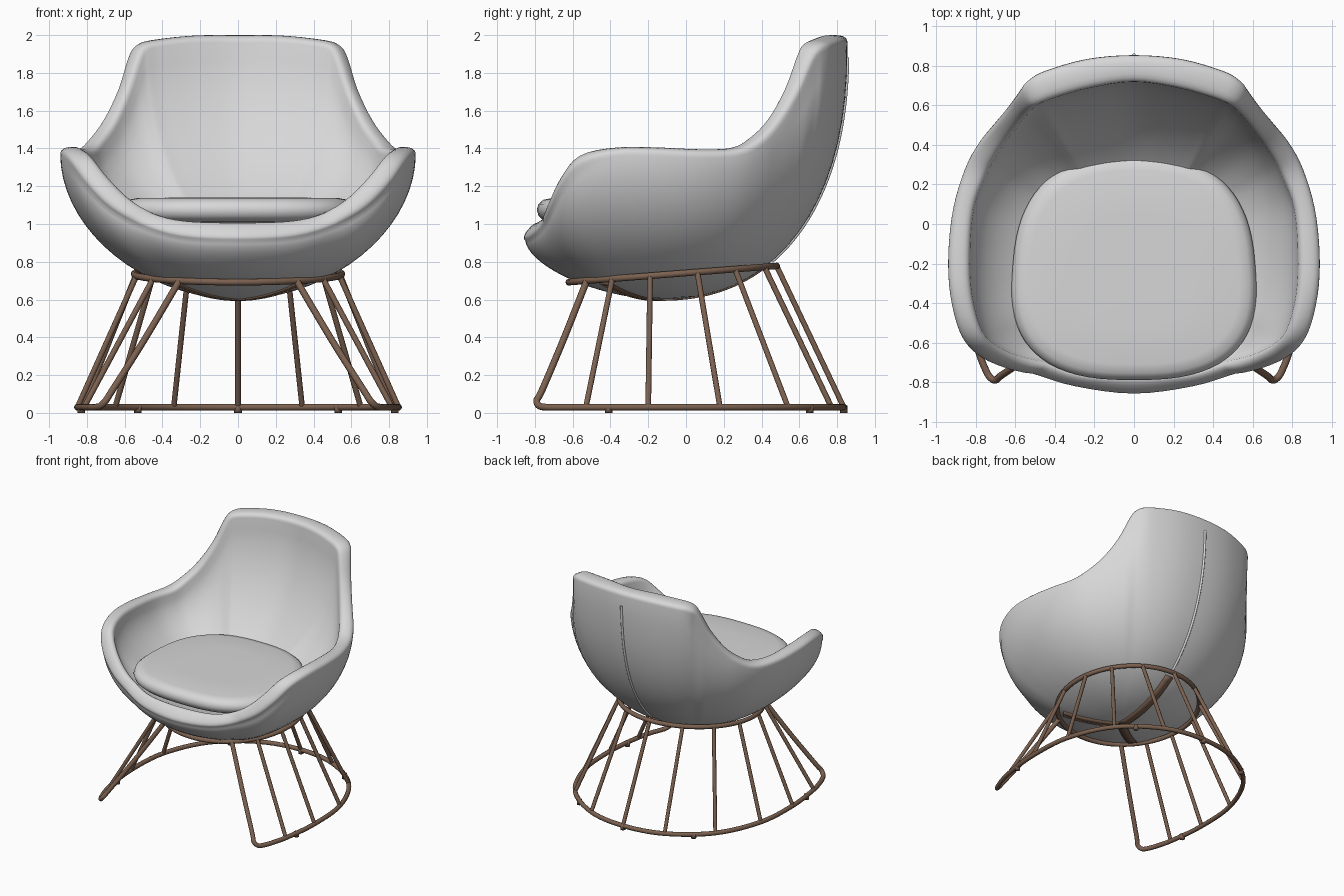
import bpy, bmesh, math
from mathutils import Vector

if "Cube" in bpy.data.objects:
    bpy.data.objects.remove(bpy.data.objects["Cube"])


def material(name, rgb):
    m = bpy.data.materials.new(name)
    m.diffuse_color = (*rgb, 1)
    m.use_nodes = True
    m.node_tree.nodes["Principled BSDF"].inputs["Base Color"].default_value = m.diffuse_color
    return m


FABRIC = material("light_grey_fabric", (0.68, 0.68, 0.68))
METAL = material("brown_metal", (0.20, 0.12, 0.08))


def finish(name, bm, mat):
    bmesh.ops.recalc_face_normals(bm, faces=bm.faces)
    for f in bm.faces:
        f.smooth = True
    me = bpy.data.meshes.new(name)
    bm.to_mesh(me)
    bm.free()
    me.materials.append(mat)
    ob = bpy.data.objects.new(name, me)
    bpy.context.collection.objects.link(ob)
    return ob


def loft(name, columns, mat):
    """Skin closed loop of columns that share their first and last point."""
    bm = bmesh.new()
    top, end = bm.verts.new(columns[0][0]), bm.verts.new(columns[0][-1])
    grid = [[bm.verts.new(p) for p in c[1:-1]] for c in columns]
    for i, a in enumerate(grid):
        b = grid[(i + 1) % len(grid)]
        bm.faces.new((top, a[0], b[0]))
        bm.faces.new((end, b[-1], a[-1]))
        for j in range(len(a) - 1):
            bm.faces.new((a[j], a[j + 1], b[j + 1], b[j]))
    return finish(name, bm, mat)


def spline(p0, p1, p2, p3, t):
    return 0.5 * (2 * p1 + (p2 - p0) * t + (2 * p0 - 5 * p1 + 4 * p2 - p3) * t * t
                  + (3 * p1 - p0 - 3 * p2 + p3) * t ** 3)


def smooth_path(pts, steps, closed=False):
    pts = [Vector(p) for p in pts]
    n, out = len(pts), []
    get = (lambda i: pts[i % n]) if closed else (lambda i: pts[max(0, min(n - 1, i))])
    for i in range(n if closed else n - 1):
        out += [spline(get(i - 1), get(i), get(i + 1), get(i + 2), s / steps) for s in range(steps)]
    return out if closed else out + [pts[-1]]


def tube(name, pts, radius, mat, closed=False):
    cu = bpy.data.curves.new(name, 'CURVE')
    cu.dimensions = '3D'
    cu.bevel_depth, cu.bevel_resolution = radius, 3
    cu.use_fill_caps = True
    sp = cu.splines.new('POLY')
    sp.points.add(len(pts) - 1)
    for p, q in zip(sp.points, pts):
        p.co = (*q, 1)
    sp.use_cyclic_u = closed
    sp.use_smooth = True
    cu.materials.append(mat)
    ob = bpy.data.objects.new(name, cu)
    bpy.context.collection.objects.link(ob)
    return ob


# Shell rim, right half from front to back: outer edge xyz, inner edge xyz
RIM = [
    (0, -.85, .91, 0, -.77, 1.0), (.3, -.81, .925, .28, -.75, 1.01),
    (.52, -.745, .99, .45, -.70, 1.05), (.68, -.70, 1.08, .58, -.67, 1.13),
    (.80, -.64, 1.2, .69, -.62, 1.24), (.88, -.54, 1.31, .77, -.54, 1.34),
    (.93, -.36, 1.36, .82, -.36, 1.37), (.94, -.15, 1.36, .83, -.15, 1.37),
    (.915, .08, 1.35, .81, .08, 1.36), (.855, .28, 1.36, .75, .24, 1.37),
    (.785, .41, 1.42, .70, .34, 1.43), (.705, .51, 1.53, .63, .44, 1.53),
    (.62, .61, 1.69, .56, .53, 1.70), (.565, .685, 1.86, .505, .59, 1.87),
    (.53, .73, 1.915, .475, .61, 1.92), (.45, .775, 1.935, .40, .64, 1.94),
    (.24, .835, 1.955, .22, .69, 1.96), (0, .855, 1.96, 0, .72, 1.96)]
STEPS = 4
flip = [(-a, b, c, -d, e, f) for a, b, c, d, e, f in RIM[1:-1]][::-1]
full = RIM + flip
outer = smooth_path([r[:3] for r in full], STEPS, True)
inner = smooth_path([r[3:] for r in full], STEPS, True)


def inner_profile(rim, count=14):
    """Superellipse from the seat floor up to the inner rim, flatter at the back."""
    dy = rim.y + .15
    n = 2 - 0.2 * max(0, dy / math.hypot(rim.x, dy))
    pts = []
    for k in range(count + 1):
        a = math.pi / 2 * k / count
        s, c = math.sin(a) ** (2 / n), max(0, math.cos(a)) ** (2 / n)
        pts.append(Vector((rim.x * s, -.15 + dy * s, .91 + (rim.z - .91) * (1 - c))))
    return pts


def outer_profile(rim, count=18):
    """Superellipse from the shell bottom to the rim; the plan is an oval low down."""
    h = rim.z - 0.6
    dx, dy = rim.x, rim.y + .15
    r = math.hypot(dx, dy)
    height, low = h, r
    if dy > 0:
        height = max(h, 0.76 + 0.61 * (dy / r) ** 2)
        low = (abs(dx / r / .94) ** 2.25 + abs(dy / r / 1.01) ** 2.25) ** (-1 / 2.25)
    n = 1.65 + 0.56 * (height - .31) if height < .76 else 1.9 + 0.66 * (height - .76)
    n = min(n, 2.3)
    a_end = math.acos(max(0, 1 - h / height) ** (n / 2))
    s_end = math.sin(a_end) ** (2 / n)
    pts = []
    for k in range(count + 1):
        a = a_end * k / count
        s = math.sin(a) ** (2 / n) / s_end
        z = height * (1 - max(0, math.cos(a)) ** (2 / n))
        t = (z / h) ** 2
        s *= (low + (r - low) * t) / r
        pts.append(Vector((dx * s, -.15 + dy * s, 0.6 + z)))
    return pts


# Upholstered shell: outer bowl, padded rim, inner bowl
columns = []
for i, (o, q) in enumerate(zip(outer, inner)):
    mid, half = (o + q) / 2, (o - q) / 2
    nrm = (outer[(i + 1) % len(outer)] - outer[i - 1]).cross(half).normalized()
    if nrm.z < 0:
        nrm.negate()
    bulge = 0.03 if o.z < 1.0 else 0.04
    edge = []
    for k in range(1, 10):
        c, s = math.cos(math.pi * k / 10), math.sin(math.pi * k / 10)
        edge.append(mid + half * math.copysign(abs(c) ** .8, c) + nrm * bulge * s ** .8)
    columns.append(outer_profile(o) + edge + inner_profile(q)[::-1])
loft("shell", columns, FABRIC)

# Seat cushion
columns = []
for i in range(72):
    a = 2 * math.pi * i / 72
    c, s = math.cos(a), math.sin(a)
    x = math.copysign(abs(c) ** 0.76, c)
    y = math.copysign(abs(s) ** 0.76, s)
    x *= 0.615 * (1 - 0.07 * y)
    y *= 0.57
    columns.append([Vector((x * k, -.22 + y * k, z)) for k, z in (
        (0, 1.14), (.5, 1.14), (.86, 1.137), (.94, 1.128), (.985, 1.105),
        (1, 1.075), (.985, 1.045), (.94, 1.02), (.8, 1.01), (0, 1.0))])
loft("seat_cushion", columns, FABRIC)

# Raised seam down the centre of the back
back = outer_profile(Vector(RIM[-1][:3]), 40)
tube("back_seam", [p for p in back if 0.8 < p.z < 1.92], 0.01, FABRIC)


# Three support straps running from the shell bottom out to the ring
def strap(name, rim, top):
    path = [p for p in outer_profile(Vector(rim), 40) if p.z < top]
    hub = Vector((0, -.15, 1.3))
    across = Vector((-(rim[1] + .15), rim[0], 0)).normalized()
    bm = bmesh.new()
    rows = [[bm.verts.new(hub + (p - hub) * g + across * w)
             for w, g in ((-.035, .99), (-.035, 1.01), (.035, 1.01), (.035, .99))] for p in path]
    for r, t in zip(rows, rows[1:]):
        for k in range(4):
            bm.faces.new((r[k], r[(k + 1) % 4], t[(k + 1) % 4], t[k]))
    bm.faces.new(rows[0])
    bm.faces.new(rows[-1])
    finish(name, bm, METAL)


strap("back_strap", RIM[-1][:3], 0.79)
strap("front_right_strap", RIM[3][:3], 0.70)
strap("front_left_strap", (-RIM[3][0], *RIM[3][1:3]), 0.70)


# Top ring, tilted up towards the back
def ring_point(x, y):
    return Vector((x, y, 0.735 + 0.078 * (y + 0.07)))


tube("top_ring", [ring_point(.55 * math.cos(a), -.07 + .55 * math.sin(a))
                  for a in (2 * math.pi * k / 72 for k in range(72))], 0.018, METAL, True)

# Floor rail that bends up into the two front legs
LEG = [(.31, -.525, .70), (.50, -.652, .38), (.665, -.762, .12)]
RAIL = [(.70, -.79, .065), (.73, -.775, .036), (.755, -.73, .03), (.785, -.65, .03),
        (.82, -.50, .03), (.85, -.20, .03), (.82, .18, .03), (.65, .54, .03), (.34, .77, .03)]
side = LEG + RAIL
loop = side + [(0, .835, .03)] + [(-x, y, z) for x, y, z in side[::-1]]
tube("floor_rail", smooth_path(loop, 6), 0.018, METAL)

# Spokes between ring and rail: rail xy, ring xy
for k, (x, y, u, v) in enumerate([(.815, -.53, .45, -.39), (.85, -.20, .537, -.19),
                                  (.82, .18, .535, .06), (.65, .54, .44, .26),
                                  (.34, .77, .26, .415), (0, .835, 0, .48)]):
    for s in ((1, -1) if x else (1,)):
        tube(f"spoke_{k}_{'right' if s > 0 else 'left'}",
             [(s * x, y, .03), ring_point(s * u, v)], 0.015, METAL)

# Small glides under the rail
for k, (x, y) in enumerate([(.83, -.41), (-.83, -.41), (.53, .655), (-.53, .655), (0, .835)]):
    bm = bmesh.new()
    bmesh.ops.create_cone(bm, cap_ends=True, segments=16, radius1=.02, radius2=.02, depth=.04)
    bmesh.ops.translate(bm, verts=bm.verts, vec=(x, y, .02))
    finish(f"glide_{k}", bm, METAL)
